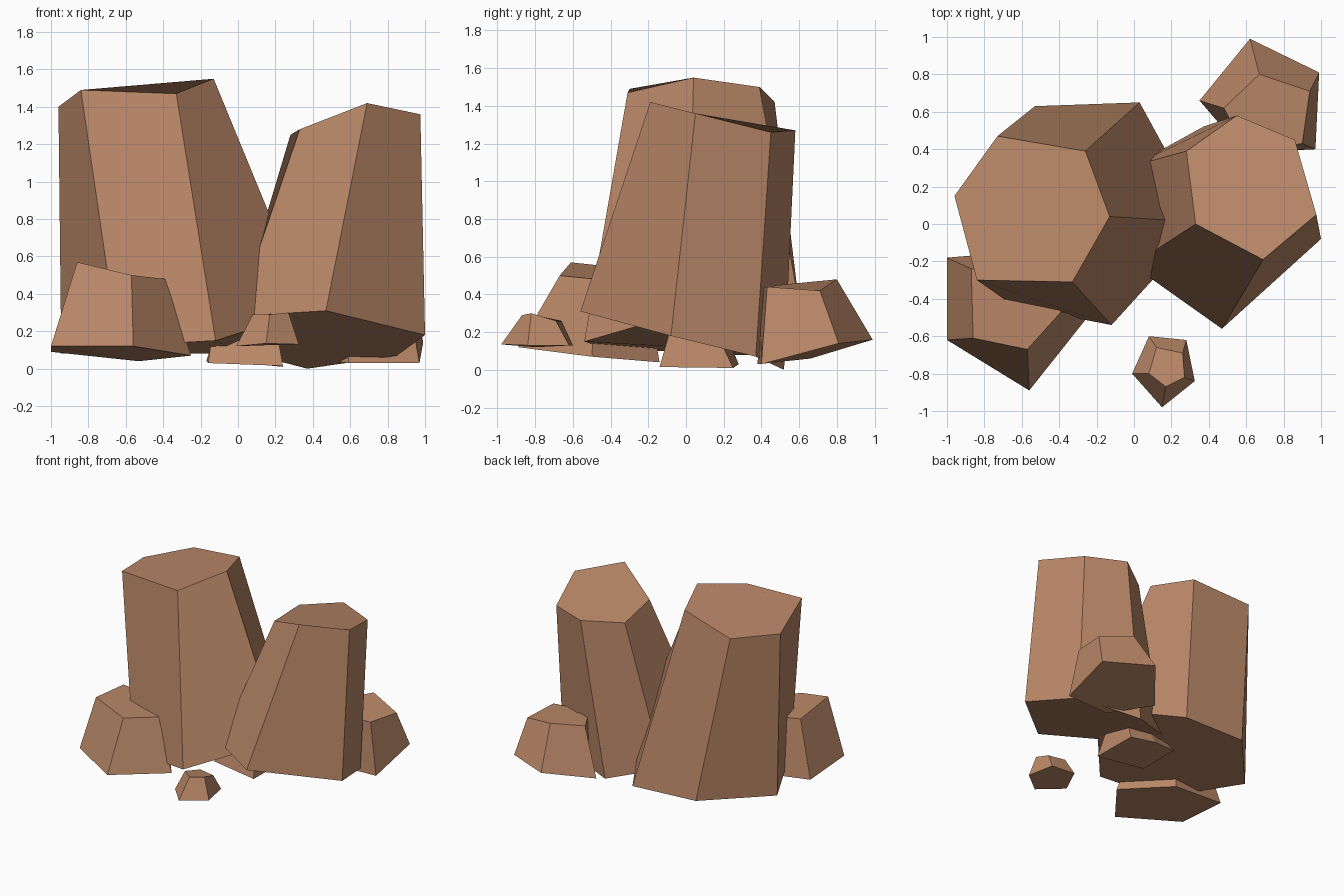
import bpy, bmesh

stone = bpy.data.materials.new("brown_stone")
stone.diffuse_color = (0.50, 0.25, 0.14, 1)


def rock(name, top, bottom):
    """Chiselled prism: a top ring and a bottom ring with matching corners."""
    bm = bmesh.new()
    t = [bm.verts.new(p) for p in top]
    b = [bm.verts.new(p) for p in bottom]
    bm.faces.new(t)
    bm.faces.new(b[::-1])
    n = len(t)
    for i in range(n):
        j = (i + 1) % n
        bm.faces.new((t[i], b[i], b[j], t[j]))
    bmesh.ops.recalc_face_normals(bm, faces=bm.faces)
    me = bpy.data.meshes.new(name)
    bm.to_mesh(me)
    bm.free()
    me.materials.append(stone)
    ob = bpy.data.objects.new(name, me)
    bpy.context.collection.objects.link(ob)
    return ob


# Two leaning six-sided columns
rock("tall_column",
     [(-.96, .15, 1.40), (-.84, -.30, 1.49), (-.33, -.31, 1.47),
      (-.13, .04, 1.55), (-.26, .39, 1.50), (-.73, .47, 1.42)],
     [(-.945, .17, .08), (-.64, -.44, .12), (-.12, -.54, .15),
      (.38, .01, .31), (.03, .65, .08), (-.53, .63, .10)])
rock("short_column",
     [(.28, .39, 1.25), (.33, 0, 1.28), (.69, -.19, 1.42),
      (.975, .05, 1.36), (.86, .45, 1.26), (.55, .58, 1.27)],
     [(-.01, .31, .10), (-.01, -.22, .28), (.47, -.56, .31),
      (1, -.08, .18), (.85, .37, .07), (.37, .52, 0)])

# Five-sided boulders around the base
rock("left_boulder",
     [(-.86, -.61, .57), (-.57, -.67, .50), (-.39, -.47, .48),
      (-.58, -.22, .49), (-.87, -.24, .53)],
     [(-1, -.62, .12), (-.56, -.89, .12), (-.25, -.50, .07),
      (-.53, -.14, .04), (-1, -.18, .09)])
rock("back_boulder",
     [(.48, .62, .44), (.60, .39, .44), (.90, .43, .44),
      (.94, .71, .42), (.67, .80, .48)],
     [(.35, .66, .06), (.59, .38, .03), (.97, .40, .03),
      (.99, .81, .14), (.62, .99, .16)])
rock("front_pebble",
     [(.08, -.80, .29), (.17, -.87, .29), (.27, -.82, .30),
      (.26, -.69, .26), (.12, -.66, .26)],
     [(-.01, -.80, .12), (.15, -.98, .135), (.325, -.84, .13),
      (.28, -.62, .13), (.08, -.60, .13)])
rock("middle_boulder",
     [(-.14, -.04, .17), (.21, -.09, .19), (.20, .17, .18),
      (.04, .22, .17), (-.13, .19, .16)],
     [(-.16, -.08, .03), (.24, -.14, .015), (.24, .25, .01),
      (.03, .28, .03), (-.17, .26, .04)])
